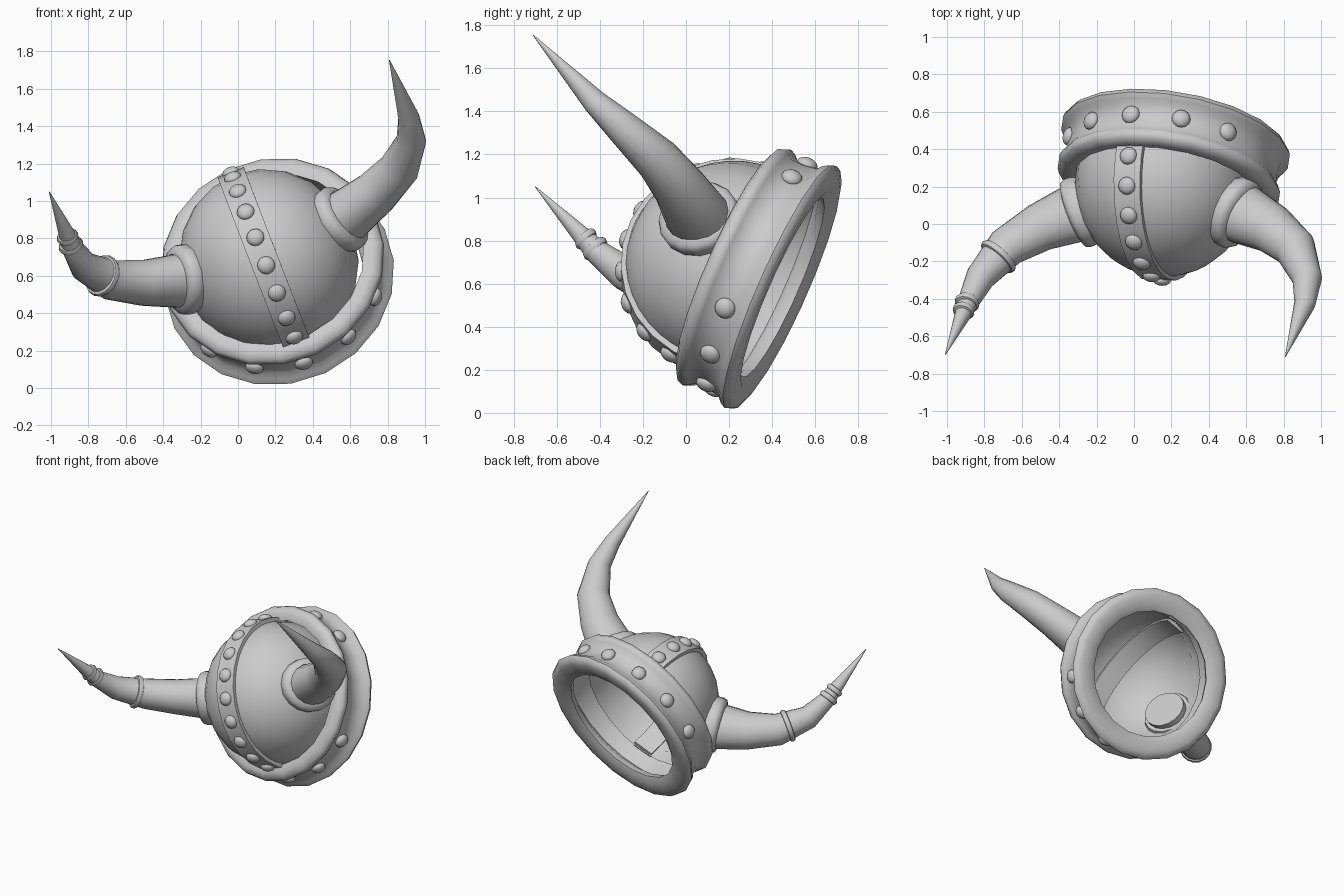
import bpy, bmesh
from math import sin, cos, pi, radians
from mathutils import Vector, Matrix

if "Cube" in bpy.data.objects:
    bpy.data.objects.remove(bpy.data.objects["Cube"])

# Tilted helmet frame: local Z = dome axis, local X = towards the horns
X = Vector((0.933, -0.005, 0.361)).normalized()
Z = Vector((-0.155, -0.9026, 0.402))
Z = (Z - X * Z.dot(X)).normalized()
Y = Z.cross(X)
FRAME = Matrix.Translation((0.226, 0.461, 0.575)) @ Matrix((X, Y, Z)).transposed().to_4x4()
DOME_T, DOME_R = 0.27, 0.50
BAND_X = -0.037   # the crown band sits slightly off centre


def finish(name, bm):
    bmesh.ops.remove_doubles(bm, verts=bm.verts, dist=1e-4)
    bmesh.ops.recalc_face_normals(bm, faces=bm.faces)
    me = bpy.data.meshes.new(name)
    bm.to_mesh(me)
    bm.free()
    ob = bpy.data.objects.new(name, me)
    bpy.context.collection.objects.link(ob)
    ob.matrix_world = FRAME
    bpy.ops.object.select_all(action='DESELECT')
    ob.select_set(True)
    bpy.context.view_layer.objects.active = ob
    bpy.ops.object.shade_smooth_by_angle(angle=radians(50))
    return ob


def bridge(bm, rings, close=False):
    n = len(rings[0])
    count = len(rings) if close else len(rings) - 1
    for i in range(count):
        a, b = rings[i], rings[(i + 1) % len(rings)]
        for j in range(n):
            k = (j + 1) % n
            bm.faces.new((a[j], a[k], b[k], b[j]))


def lathe(name, profile, segs, close=False, matrix=Matrix(), turn=0.0):
    bm = bmesh.new()
    rings = []
    for r, t in profile:
        angles = [2 * pi * j / segs + turn for j in range(segs)]
        rings.append([bm.verts.new(matrix @ Vector((r * cos(a), r * sin(a), t))) for a in angles])
    bridge(bm, rings, close)
    return finish(name, bm)


def along(p, direction, sy=1.0):
    # matrix with its Z axis along the given direction, local Y scaled by sy
    z = Vector(direction).normalized()
    ref = Vector((0, 1, 0)) if abs(z.y) < 0.95 else Vector((0, 0, 1))
    x = ref.cross(z).normalized()
    m = Matrix((x, z.cross(x) * sy, z)).transposed().to_4x4()
    return Matrix.Translation(p) @ m


def studs(name, places, radius):
    # flattened studs given as (position, outward direction)
    bm = bmesh.new()
    for p, d in places:
        bmesh.ops.create_uvsphere(bm, u_segments=14, v_segments=8, radius=radius,
                                  matrix=along(p, d) @ Matrix.Diagonal((1, 1, 0.65, 1)))
    return finish(name, bm)


# Dome shell, slightly narrower across the horns
squash = Matrix.Translation((-0.022, 0, 0)) @ Matrix.Diagonal((0.95, 1, 1, 1))
lathe("dome", [(DOME_R, 0.2)] + [(DOME_R * cos(a), DOME_T + DOME_R * sin(a))
      for a in [i * pi / 20 for i in range(11)]], 20, matrix=squash)

# Channel-shaped rim with a rounded lip on each side
lathe("rim", [(0.455, 0.015), (0.50, -0.008), (0.57, -0.012), (0.61, 0.0), (0.622, 0.025),
              (0.607, 0.052), (0.582, 0.075), (0.572, 0.14), (0.575, 0.205), (0.593, 0.225),
              (0.605, 0.25), (0.593, 0.28), (0.55, 0.30), (0.50, 0.29), (0.525, 0.2),
              (0.525, 0.09), (0.47, 0.055)], 20, close=True, turn=pi / 40)
places = []
for s in (1, -1):
    for deg in (39, 66, 94, 121, 149):
        d = Vector((cos(radians(deg)), s * sin(radians(deg)), 0))
        places.append((d * 0.572 + Vector((0, 0, 0.135)), d))
studs("rim_studs", places, 0.05)

# Band over the crown with its studs
bm = bmesh.new()
rings = []
for i in range(15):
    a = radians(-97 + 192 * i / 14)
    rings.append([bm.verts.new((BAND_X + x, r * sin(a), DOME_T + r * cos(a)))
                  for x, r in ((-0.075, 0.475), (0.075, 0.475), (0.075, 0.52), (-0.075, 0.52))])
bridge(bm, rings)
bm.faces.new(rings[0])
bm.faces.new(rings[-1])
finish("crown_band", bm)
places = []
for deg in range(-81, 82, 18):
    d = Vector((0, sin(radians(deg)), cos(radians(deg))))
    places.append((d * 0.517 + Vector((BAND_X, 0, DOME_T)), d))
studs("band_studs", places, 0.048)

# Horn path (right side), with radius in the bend plane and across it
PATH = [((0.38, 0, 0.40), 0.165, 0.145), ((0.50, 0, 0.45), 0.165, 0.14),
        ((0.68, 0.02, 0.545), 0.135, 0.12), ((0.84, 0.045, 0.675), 0.112, 0.105),
        ((0.945, 0.08, 0.87), 0.08, 0.08), ((0.968, 0.13, 1.04), 0.057, 0.057),
        ((0.975, 0.30, 1.435), 0.002, 0.002)]


def horn(name, side, inset):
    # inset slides the root inwards, fading to nothing at the tip
    pts = [Vector(((p[0] - inset * (1 - i / 6)) * side, p[1], p[2])) for i, (p, _, _) in enumerate(PATH)]
    bm = bmesh.new()
    rings = []
    for i, (_, rb, ry) in enumerate(PATH):
        t = (pts[min(i + 1, len(pts) - 1)] - pts[max(i - 1, 0)]).normalized()
        b = t.cross(Vector((0, 1, 0))).normalized()
        n = b.cross(t)
        rings.append([bm.verts.new(pts[i] + b * rb * cos(2 * pi * j / 16) + n * ry * sin(2 * pi * j / 16))
                      for j in range(16)])
    bridge(bm, rings)
    bm.faces.new(rings[0])
    bm.faces.new(rings[-1])
    finish(name, bm)


for side, label, inset in ((1, "right", 0.05), (-1, "left", -0.005)):
    horn(label + "_horn", side, inset)
    # Rounded collar at the horn root
    lathe(label + "_horn_collar", [(0.15, -0.06), (0.185, -0.06), (0.202, -0.02), (0.202, 0.015),
                                   (0.19, 0.04), (0.155, 0.05)], 16, True,
          along(((0.47 - inset) * side, 0, 0.44), (0.9 * side, 0, 0.42), 0.92))


# Decorative rings on the left horn only
def bead(name, p, direction, r, w):
    lathe(name, [(r - 1.3 * w, -w), (r - w * 0.3, -w * 0.7), (r, 0), (r - w * 0.3, w * 0.7), (r - 1.3 * w, w)],
          16, True, along(p, direction))


bead("left_horn_middle_ring", (-0.875, 0.055, 0.735), (-0.5, 0.15, 0.85), 0.116, 0.022)
bead("left_horn_lower_bead", (-0.972, 0.14, 1.05), (0, 0.38, 0.92), 0.068, 0.024)
bead("left_horn_upper_bead", (-0.972, 0.165, 1.11), (0, 0.38, 0.92), 0.06, 0.022)
